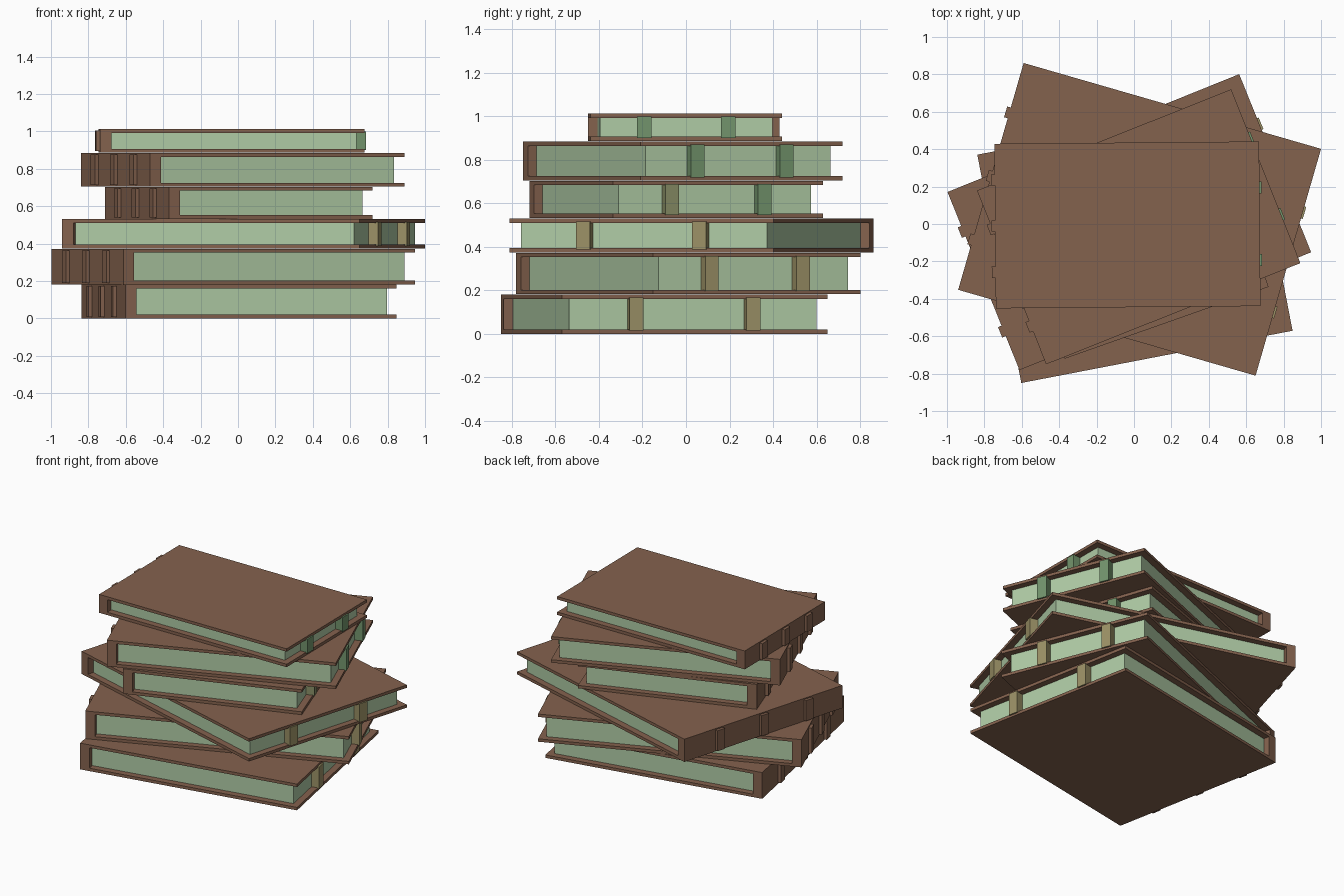
import bpy, math
from mathutils import Matrix, Vector

if "Cube" in bpy.data.objects:
    bpy.data.objects.remove(bpy.data.objects["Cube"])


def material(name, rgb):
    m = bpy.data.materials.new(name)
    m.diffuse_color = (*rgb, 1)
    m.use_nodes = True
    m.node_tree.nodes["Principled BSDF"].inputs["Base Color"].default_value = m.diffuse_color
    return m


leather = material("brown_leather", (0.231, 0.122, 0.076))
paper = material("sage_paper", (0.43, 0.597, 0.376))
olive = material("olive_clasp", (0.33, 0.283, 0.133))
mixed = material("muted_clasp", (0.25, 0.275, 0.135))
green = material("green_clasp", (0.17, 0.296, 0.15))


def box(name, lo, hi, place, mat):
    """Box between two corners in book space, then moved to the book's place."""
    lo, hi = Vector(lo), Vector(hi)
    bpy.ops.mesh.primitive_cube_add(size=1)
    ob = bpy.context.object
    ob.name = name
    size = hi - lo
    ob.data.transform(Matrix.Translation((lo + hi) / 2) @ Matrix.Diagonal((*size, 1)))
    ob.matrix_world = place
    ob.data.materials.append(mat)
    return ob


COVER, SPINE, INSET = 0.02, 0.062, 0.043


def book(n, x, y, angle, length, width, z0, z1, clasp_mats):
    place = Matrix.Translation((x, y, z0)) @ Matrix.Rotation(math.radians(angle), 4, 'Z')
    a, b, h = length / 2, width / 2, z1 - z0
    p = f"book_{n}_"
    # covers and spine
    box(p + "bottom_cover", (-a, -b, 0), (a, b, COVER), place, leather)
    box(p + "top_cover", (-a, -b, h - COVER), (a, b, h), place, leather)
    box(p + "spine", (-a, -b, COVER), (-a + SPINE, b, h - COVER), place, leather)
    # page block
    box(p + "pages", (-a + SPINE, -b + INSET, COVER), (a - INSET, b - INSET, h - COVER), place, paper)
    # raised bands on the spine
    for i in (-1, 0, 1):
        c = i * 0.28 * width
        box(p + "spine_band", (-a - 0.02, c - 0.03, 0.008), (-a, c + 0.03, h - 0.008), place, leather)
    # clasps on the fore edge
    for s, mat in zip((-1, 1), clasp_mats):
        c = s * 0.22 * width
        box(p + "clasp", (a - INSET - 0.004, c - 0.033, 0.014), (a + 0.01, c + 0.033, h - 0.014), place, mat)


book(1, 0.005, -0.10, 10.9, 1.477, 1.243, 0.0, 0.18, (olive, olive))
book(2, -0.025, 0.01, 22.0, 1.682, 1.027, 0.182, 0.372, (olive, olive))
book(3, 0.03, 0.025, -16.1, 1.655, 1.262, 0.374, 0.53, (olive, olive))
book(4, 0.005, -0.045, 19.4, 1.155, 1.024, 0.532, 0.703, (mixed, green))
book(5, 0.025, -0.015, 21.7, 1.463, 1.0, 0.705, 0.884, (green, green))
book(6, -0.035, -0.005, 0.5, 1.415, 0.88, 0.886, 1.012, (green, green))
